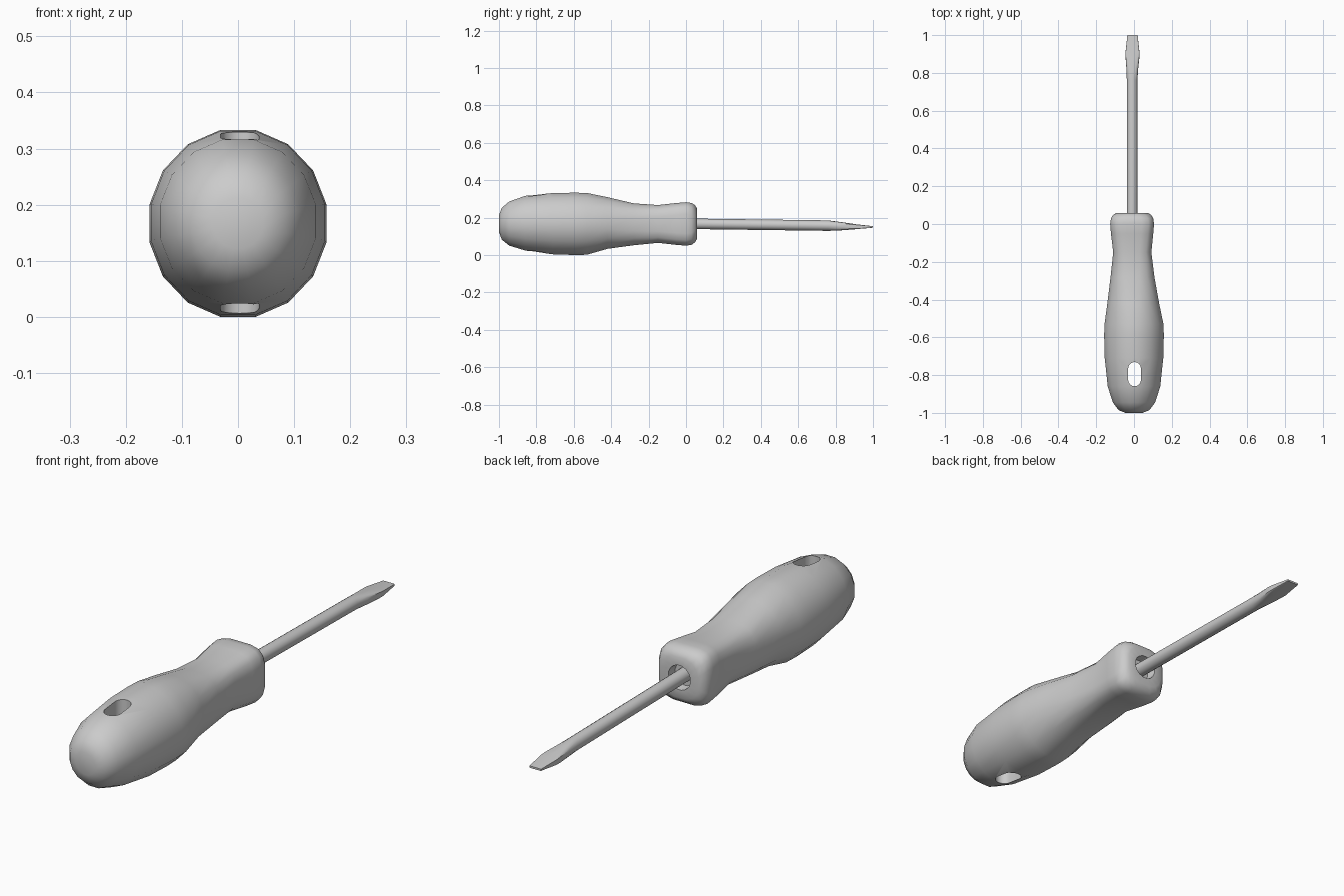
import bpy, bmesh, math

if "Cube" in bpy.data.objects:
    bpy.data.objects.remove(bpy.data.objects["Cube"])


def section(y, cx, cz, rx, rz, n=2.0, sides=16, offset=0.5):
    """Superellipse ring across y: n=2 is round, larger n is squarer."""
    pts = []
    for i in range(sides):
        a = 2 * math.pi * (i + offset) / sides
        c, s = math.cos(a), math.sin(a)
        x = math.copysign(abs(c) ** (2 / n), c) if abs(c) > 1e-6 else 0
        z = math.copysign(abs(s) ** (2 / n), s) if abs(s) > 1e-6 else 0
        pts.append((cx + rx * x, y, cz + rz * z))
    return pts


def loft(name, rings):
    bm = bmesh.new()
    loops = [[bm.verts.new(p) for p in ring] for ring in rings]
    n = len(loops[0])
    for a, b in zip(loops, loops[1:]):
        for i in range(n):
            j = (i + 1) % n
            bm.faces.new((a[i], a[j], b[j], b[i]))
    bm.faces.new(loops[0])
    bm.faces.new(loops[-1][::-1])
    bmesh.ops.recalc_face_normals(bm, faces=bm.faces)
    mesh = bpy.data.meshes.new(name)
    bm.to_mesh(mesh)
    bm.free()
    obj = bpy.data.objects.new(name, mesh)
    bpy.context.collection.objects.link(obj)
    return obj


def smooth(obj, angle):
    bpy.ops.object.select_all(action='DESELECT')
    obj.select_set(True)
    bpy.context.view_layer.objects.active = obj
    bpy.ops.object.shade_smooth_by_angle(angle=math.radians(angle))


# Handle: round grip that turns into a flared, rounded-square neck with a socket
# columns: y, centre x, centre z, half width, half height, squareness
profile = [
    (-1.0, 0, .167, .045, .045, 2), (-.985, 0, .167, .082, .085, 2),
    (-.945, 0, .168, .112, .118, 2), (-.86, 0, .170, .139, .146, 2),
    (-.71, 0, .1675, .155, .164, 2), (-.59, 0, .1665, .158, .1665, 2),
    (-.53, 0, .1665, .156, .165, 2), (-.42, -.004, .171, .137, .138, 2.2),
    (-.28, -.008, .164, .116, .112, 2.8), (-.15, -.009, .166, .101, .101, 3.4),
    (-.05, -.010, .166, .112, .112, 3.8), (0, -.010, .166, .116, .116, 4),
    (.03, -.010, .166, .112, .112, 3.8), (.048, -.010, .167, .101, .099, 3.2),
    (.058, -.010, .167, .085, .083, 2.6), (.058, -.010, .167, .050, .050, 2),
    (.02, -.010, .167, .046, .046, 2),
]
rings = []
for y, cx, cz, rx, rz, n in profile:
    k = math.cos(math.pi / 16) ** (2 / n)
    rings.append(section(y, cx, cz, rx / k, rz / k, n))
handle = loft("handle", rings)

# Hanging slot cut through the back of the grip
bm = bmesh.new()
outline = []
for i in range(18):
    t = i if i < 9 else i - 1
    a = math.pi * t / 8
    cy = -.765 if i < 9 else -.825
    outline.append(bm.verts.new((.003 + .034 * math.cos(a), cy + .034 * math.sin(a), -.1)))
face = bm.faces.new(outline)
ext = bmesh.ops.extrude_face_region(bm, geom=[face])
bmesh.ops.translate(bm, vec=(0, 0, .6),
                    verts=[v for v in ext["geom"] if isinstance(v, bmesh.types.BMVert)])
bmesh.ops.recalc_face_normals(bm, faces=bm.faces)
mesh = bpy.data.meshes.new("slot_cutter")
bm.to_mesh(mesh)
bm.free()
cutter = bpy.data.objects.new("slot_cutter", mesh)
bpy.context.collection.objects.link(cutter)

cut = handle.modifiers.new("slot", 'BOOLEAN')
cut.operation = 'DIFFERENCE'
cut.solver = 'EXACT'
cut.object = cutter
bpy.context.view_layer.objects.active = handle
bpy.ops.object.modifier_apply(modifier="slot")
bpy.data.objects.remove(cutter)
smooth(handle, 45)

# Shaft: thin round rod, flattened into a flat-blade tip
blade = [
    (.01, -.010, .167, .028, .028, 2), (.76, -.010, .157, .028, .028, 2),
    (.82, -.009, .154, .031, .023, 3), (.885, -.008, .152, .037, .016, 6),
    (.91, -.008, .151, .037, .013, 9), (1.0, -.008, .150, .027, .004, 12),
]
shaft = loft("shaft", [section(*row, offset=0) for row in blade])
smooth(shaft, 35)
